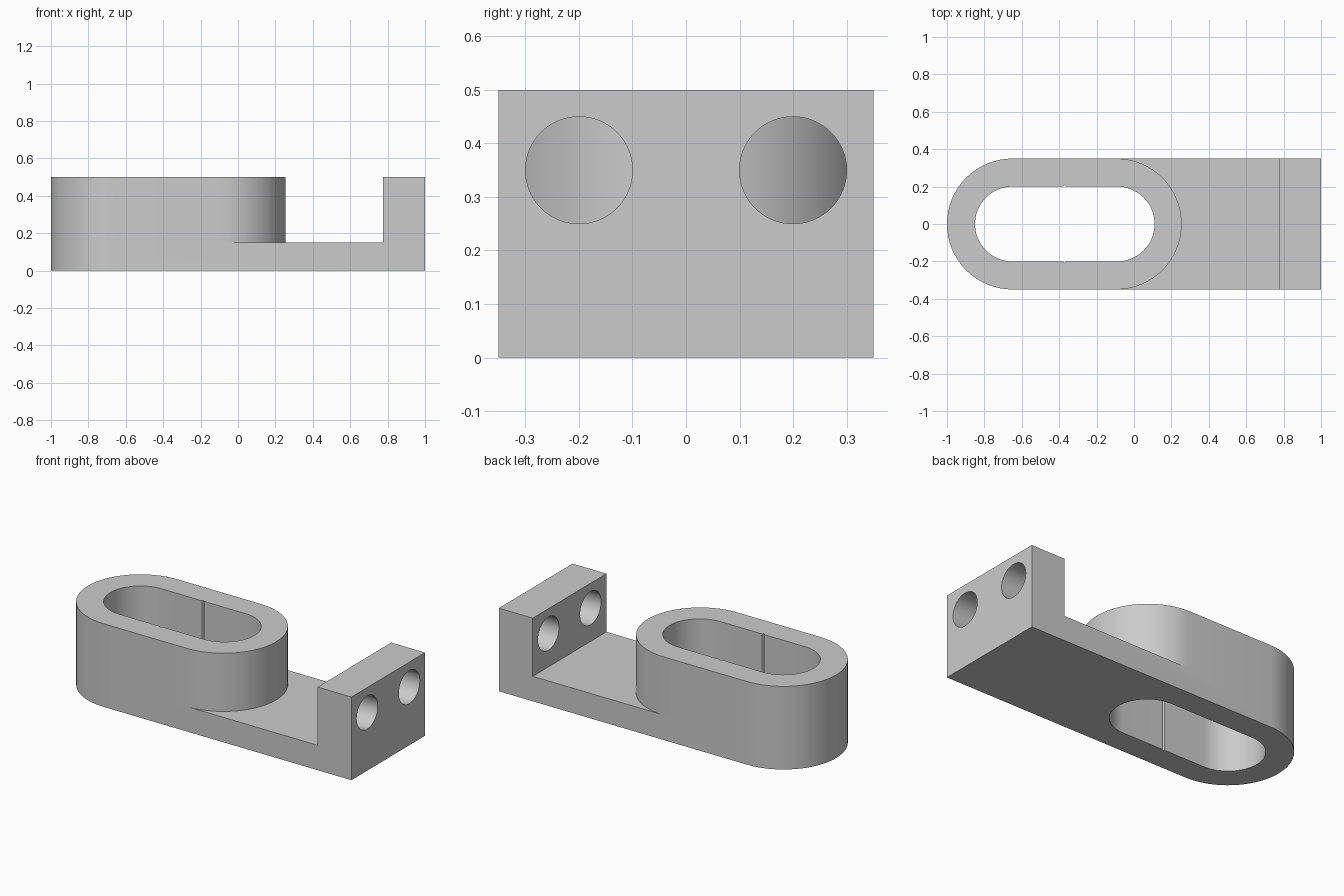
import bpy, bmesh
from math import sin, cos, pi, radians
from mathutils import Matrix

cube = bpy.data.objects.get("Cube")
if cube:
    bpy.data.objects.remove(cube, do_unlink=True)

grey = bpy.data.materials.new("plain grey")
grey.use_nodes = True
grey.diffuse_color = (0.6, 0.6, 0.6, 1)
grey.node_tree.nodes["Principled BSDF"].inputs["Base Color"].default_value = grey.diffuse_color

LEFT, RIGHT = -0.65, -0.095     # centres of the rounded ends
WIDTH, HEIGHT = 0.35, 0.5       # half width and full height
FLOOR, WALL = 0.15, 0.775       # plate top and inner face of end wall


def arc(cx, r, start, end, steps=32):
    """Points on an arc about (cx, 0), angles in degrees."""
    angles = [radians(start + (end - start) * i / steps) for i in range(steps + 1)]
    return [(cx + r * cos(a), r * sin(a)) for a in angles]


def prism(name, outline, z0, z1):
    """Extrude a plan outline between two heights."""
    bm = bmesh.new()
    face = bm.faces.new([bm.verts.new((x, y, z0)) for x, y in outline])
    top = bmesh.ops.extrude_face_region(bm, geom=[face])["geom"]
    bmesh.ops.translate(bm, vec=(0, 0, z1 - z0),
                        verts=[v for v in top if isinstance(v, bmesh.types.BMVert)])
    bmesh.ops.recalc_face_normals(bm, faces=bm.faces)
    return finish(name, bm)


def finish(name, bm):
    mesh = bpy.data.meshes.new(name)
    bm.to_mesh(mesh)
    bm.free()
    mesh.materials.append(grey)
    obj = bpy.data.objects.new(name, mesh)
    bpy.context.collection.objects.link(obj)
    return obj


def cut(target, cutter):
    """Subtract a cutter and discard it."""
    mod = target.modifiers.new("cut", "BOOLEAN")
    mod.operation, mod.solver, mod.object = "DIFFERENCE", "EXACT", cutter
    bpy.context.view_layer.objects.active = target
    bpy.ops.object.modifier_apply(modifier=mod.name)
    bpy.data.objects.remove(cutter, do_unlink=True)


# Full-height body, rounded at one end
body = prism("slotted_bracket", arc(LEFT, WIDTH, 90, 270) + [(1, -WIDTH), (1, WIDTH)], 0, HEIGHT)

# Step between the rounded boss and the end wall
step = arc(RIGHT, WIDTH, -90, 90) + [(RIGHT, 0.5), (WALL, 0.5), (WALL, -0.5), (RIGHT, -0.5)]
cut(body, prism("step_cutter", step, FLOOR, 1))

# Long slot with a small notch midway along each straight side
mid, notch = (LEFT + RIGHT) / 2, 0.007
slot = arc(LEFT, 0.2, 90, 270)
slot += [(mid - notch, -0.2), (mid, -0.21), (mid + notch, -0.2)]
slot += arc(RIGHT + 0.005, 0.2, -90, 90)
slot += [(mid + notch, 0.2), (mid, 0.21), (mid - notch, 0.2)]
cut(body, prism("slot_cutter", slot, -0.1, 1))

# Two bolt holes through the end wall
for side in (-1, 1):
    bm = bmesh.new()
    place = Matrix.Translation((0.9, side * 0.2, 0.35)) @ Matrix.Rotation(pi / 2, 4, "Y")
    bmesh.ops.create_cone(bm, cap_ends=True, segments=64, radius1=0.1, radius2=0.1,
                          depth=0.5, matrix=place)
    cut(body, finish("hole_cutter", bm))

# Smooth the curved walls, keep the edges crisp
bpy.ops.object.select_all(action="DESELECT")
body.select_set(True)
bpy.context.view_layer.objects.active = body
bpy.ops.object.shade_smooth_by_angle(angle=radians(30))
